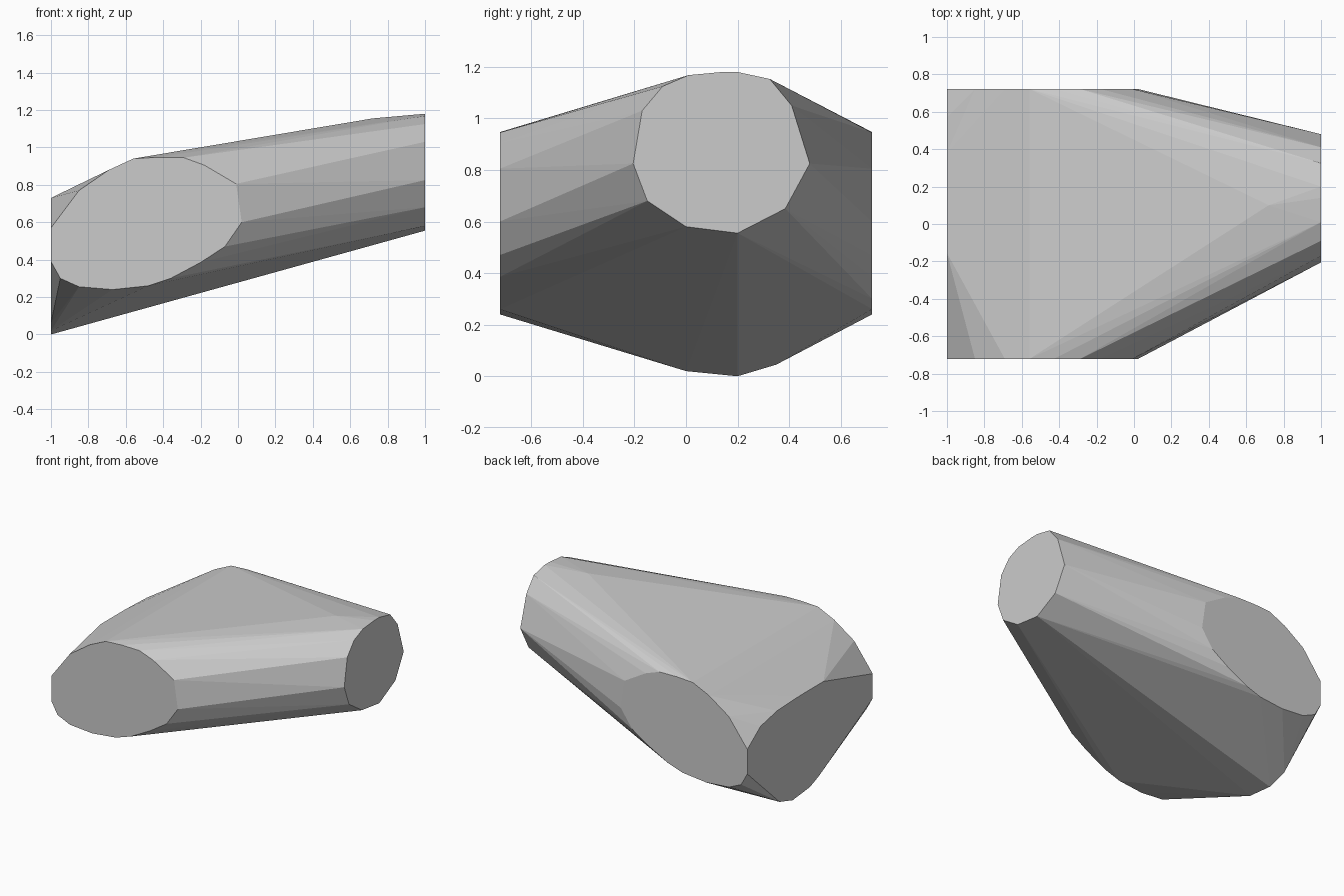
import bpy
import bmesh
import math

if "Cube" in bpy.data.objects:
    bpy.data.objects.remove(bpy.data.objects["Cube"])

# Oblique oval cut shared by the front and back faces (x, z)
side_oval = [(-1, 0.39), (-1, 0.57), (-0.85, 0.77), (-0.69, 0.88), (-0.56, 0.94),
             (-0.43, 0.947), (-0.29, 0.945), (-0.18, 0.905), (-0.01, 0.805),
             (0.02, 0.60), (-0.07, 0.47), (-0.20, 0.385), (-0.36, 0.30),
             (-0.48, 0.26), (-0.67, 0.24), (-0.85, 0.255), (-0.95, 0.30)]

# Raised round end on the right (y, z)
right_end = [(0.01, 1.168), (0.14, 1.18), (0.20, 1.18), (0.325, 1.153), (0.41, 1.05),
             (0.48, 0.825), (0.385, 0.65), (0.20, 0.555), (0.0, 0.58),
             (-0.15, 0.68), (-0.205, 0.825), (-0.17, 1.03), (-0.09, 1.125)]

# Wide low end on the left (y, z)
left_end = [(0.57, 0.68), (0.38, 0.72), (0.12, 0.73), (-0.155, 0.73),
            (-0.10, 0.06), (0.0, 0.02), (0.20, 0.0), (0.35, 0.045)]

# Place the four end profiles and the shallow top break
points = [(x, s * 0.722, z) for s in (-1, 1) for x, z in side_oval]
points += [(1, y, z) for y, z in right_end]
points += [(-1, y, z) for y, z in left_end]
points.append((0.72, 0.10, 1.155))

# Wrap the profiles in one tight faceted skin
bm = bmesh.new()
for p in points:
    bm.verts.new(p)
hull = bmesh.ops.convex_hull(bm, input=bm.verts[:])
loose = {g for g in hull["geom_interior"] + hull["geom_unused"]
         if isinstance(g, bmesh.types.BMVert)}
bmesh.ops.delete(bm, geom=list(loose), context='VERTS')
bmesh.ops.dissolve_limit(bm, angle_limit=math.radians(0.5),
                         verts=bm.verts[:], edges=bm.edges[:])
bmesh.ops.recalc_face_normals(bm, faces=bm.faces[:])

mesh = bpy.data.meshes.new("faceted_body")
bm.to_mesh(mesh)
bm.free()
body = bpy.data.objects.new("faceted_body", mesh)
bpy.context.collection.objects.link(body)
